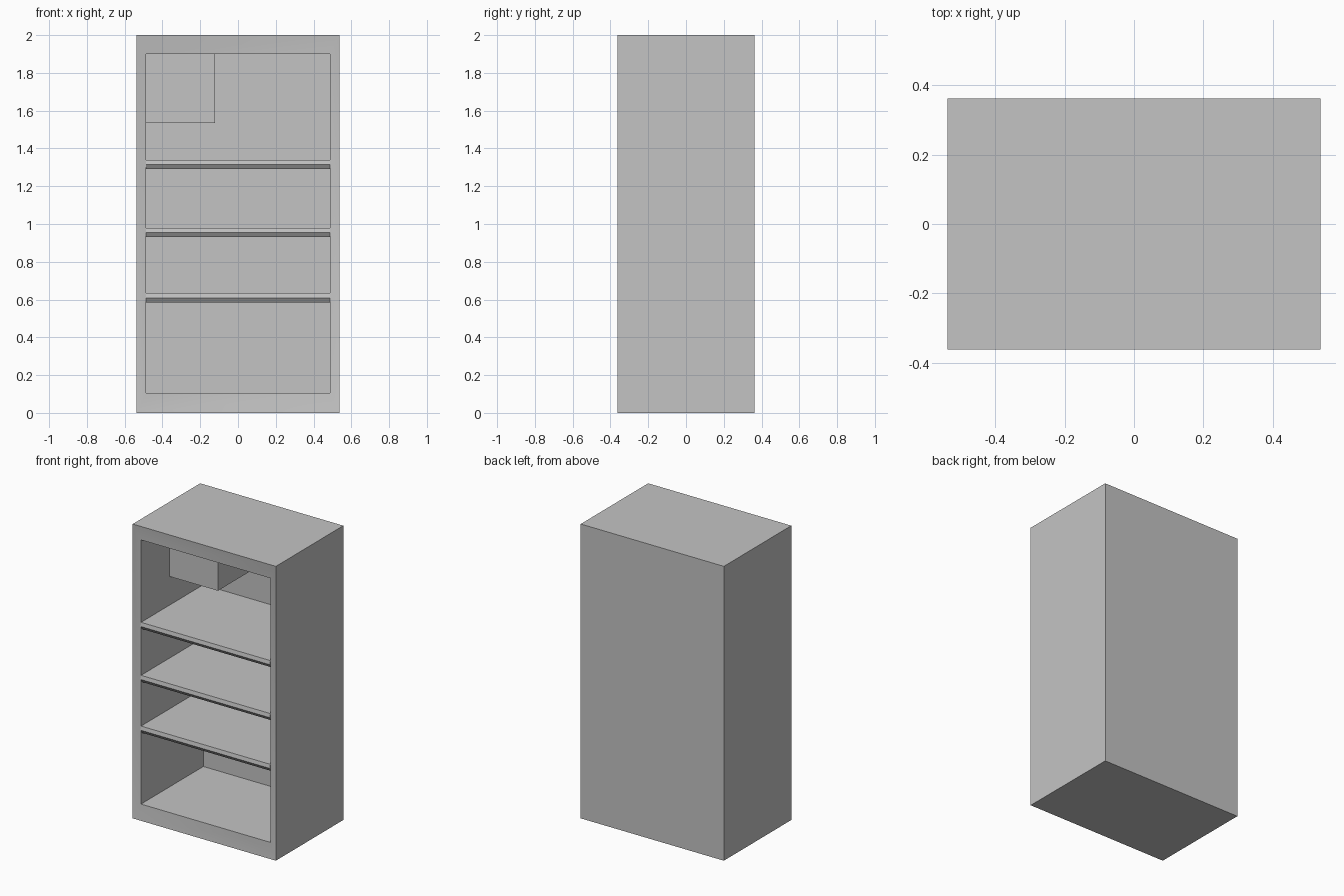
import bpy, bmesh, math

if "Cube" in bpy.data.objects:
    bpy.data.objects.remove(bpy.data.objects["Cube"])

# One plain grey for the whole cabinet
grey = bpy.data.materials.new("plain_grey")
grey.diffuse_color = (0.55, 0.55, 0.55, 1)
grey.use_nodes = True
grey.node_tree.nodes["Principled BSDF"].inputs["Base Color"].default_value = grey.diffuse_color

HX, HY, H = 0.538, 0.362, 2.0        # outer half width, half depth, height
IX, Z0, Z1 = 0.486, 0.105, 1.90      # opening half width, floor, ceiling
FRONT, BACK = -HY + 0.015, 0.322     # inner rim and inner back wall


def finish(name, bm):
    bmesh.ops.recalc_face_normals(bm, faces=bm.faces)
    mesh = bpy.data.meshes.new(name)
    bm.to_mesh(mesh)
    bm.free()
    mesh.materials.append(grey)
    obj = bpy.data.objects.new(name, mesh)
    bpy.context.collection.objects.link(obj)
    return obj


def loft(name, rings):
    """Join rings of points in order and cap both ends."""
    bm = bmesh.new()
    loops = [[bm.verts.new(p) for p in ring] for ring in rings]
    n = len(loops[0])
    for a, b in zip(loops, loops[1:]):
        for i in range(n):
            j = (i + 1) % n
            bm.faces.new((a[i], a[j], b[j], b[i]))
    bm.faces.new(loops[0])
    bm.faces.new(loops[-1])
    return finish(name, bm)


def rect(x0, x1, y, z0, z1):
    return [(x0, y, z0), (x1, y, z0), (x1, y, z1), (x0, y, z1)]


# Cabinet shell: outer box, slightly dished front frame, hollow inside
cabinet = loft("cabinet_shell", [
    rect(-HX, HX, HY, 0, H),
    rect(-HX, HX, -HY, 0, H),
    rect(-IX, IX, FRONT, Z0, Z1),
    rect(-IX, IX, BACK, Z0, Z1),
])
bpy.context.view_layer.objects.active = cabinet
cabinet.select_set(True)
bpy.ops.object.shade_smooth_by_angle(angle=math.radians(30))

# Shelves: front edge with a lower face sloping back
for i, top in enumerate((1.34, 0.98, 0.635)):
    profile = [(BACK, top), (FRONT, top), (FRONT - 0.005, top - 0.026),
               (FRONT + 0.012, top - 0.05), (BACK, top - 0.05)]
    loft(f"shelf_{i + 1}", [[(x, y, z) for y, z in profile] for x in (-IX, IX)])

# Closed box in the upper left corner
loft("upper_box", [rect(-IX, -0.122, y, 1.535, Z1) for y in (-0.041, BACK)])
